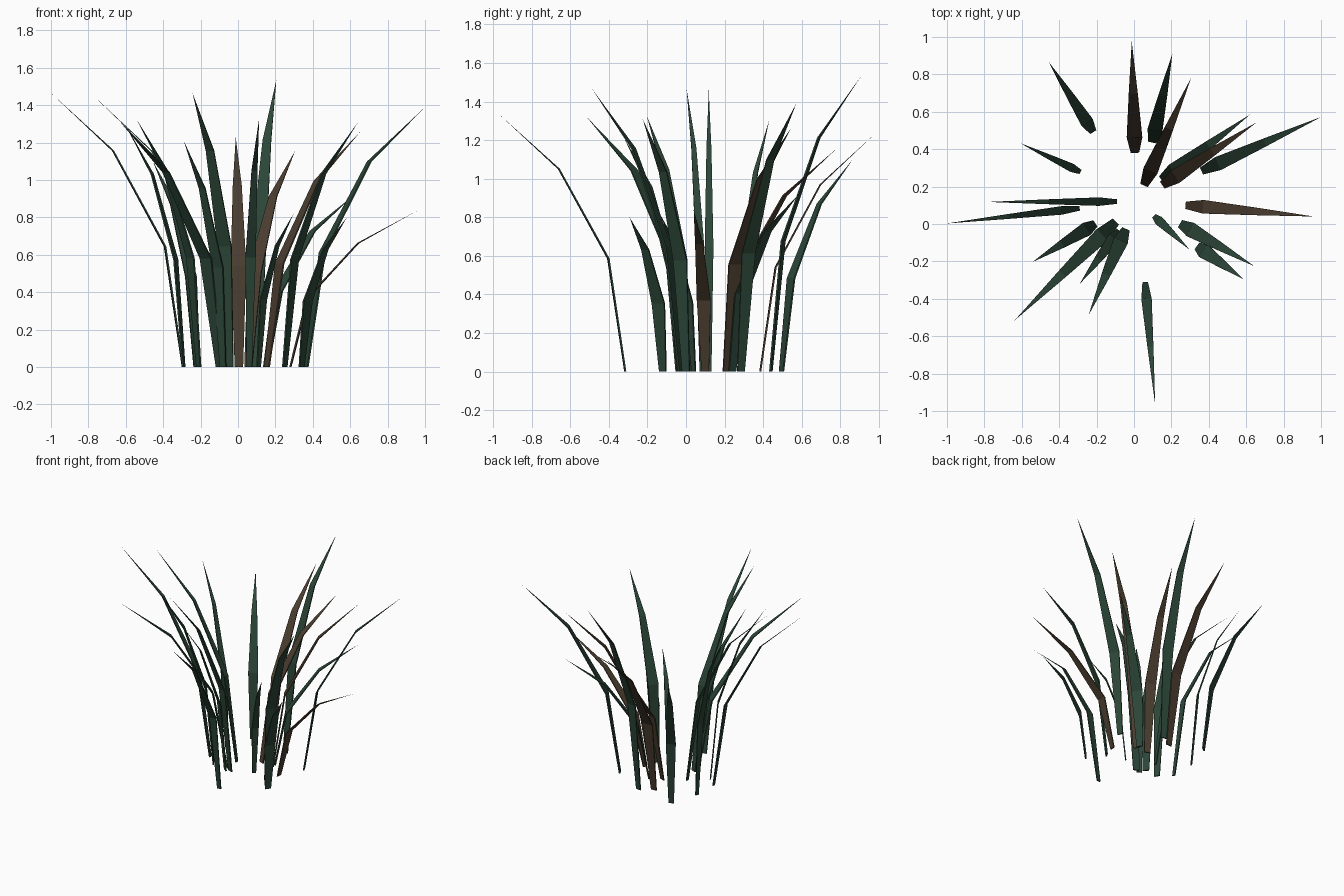
import bpy
import bmesh
from mathutils import Vector

if "Cube" in bpy.data.objects:
    bpy.data.objects.remove(bpy.data.objects["Cube"])


def material(name, color):
    m = bpy.data.materials.new(name)
    m.diffuse_color = (*color, 1.0)
    m.use_nodes = True
    m.node_tree.nodes["Principled BSDF"].inputs["Base Color"].default_value = m.diffuse_color
    return m


GREEN = material("dark_green", (0.025, 0.061, 0.039))
BROWN = material("dry_brown", (0.068, 0.046, 0.028))

# Shared blade profile: (share of outward reach, share of height, share of width)
PROFILE = [(0.0, 0.0, 0.54), (0.135, 0.44, 1.0), (0.53, 0.79, 0.58)]
THICKNESS = 0.009


def blade(name, base, tip, height, width, mat):
    """Thin tapering leaf that bends outward from base to a pointed tip."""
    start, reach = Vector((*base, 0)), Vector((tip[0] - base[0], tip[1] - base[1], 0))
    out_dir = reach.normalized()
    side = Vector((-out_dir.y, out_dir.x, 0))
    bm = bmesh.new()
    rings = []
    for out, up, wide in PROFILE:
        centre = start + reach * out + Vector((0, 0, height * up))
        half = side * (width * wide / 2)
        # leaf thickness lies across the bend, flat on the ground at the base
        lean = Vector((0, 0, 0.7 * out))
        thick = (out_dir - lean) * (THICKNESS / 2 * (1 - 0.4 * out))
        rings.append([bm.verts.new(centre + a * half + b * thick)
                      for a, b in ((-1, -1), (1, -1), (1, 1), (-1, 1))])
    point = bm.verts.new((tip[0], tip[1], height))
    bm.faces.new(rings[0])
    for i in range(4):
        j = (i + 1) % 4
        for low, high in zip(rings, rings[1:]):
            bm.faces.new((low[i], low[j], high[j], high[i]))
        bm.faces.new((rings[-1][i], rings[-1][j], point))
    bmesh.ops.recalc_face_normals(bm, faces=bm.faces[:])
    mesh = bpy.data.meshes.new(name)
    bm.to_mesh(mesh)
    bm.free()
    mesh.materials.append(mat)
    bpy.context.collection.objects.link(bpy.data.objects.new(name, mesh))


# base xy, tip xy, height, width
green_blades = [
    ((0.098, 0.44), (0.205, 0.91), 1.535, 0.08),
    ((0.15, 0.24), (0.62, 0.585), 0.92, 0.08),
    ((0.365, 0.285), (1.0, 0.572), 1.39, 0.075),
    ((0.25, 0.0), (0.642, -0.225), 1.31, 0.08),
    ((0.34, -0.12), (0.582, -0.293), 0.80, 0.08),
    ((0.11, 0.04), (0.297, -0.137), 0.82, 0.05),
    ((0.06, -0.315), (0.113, -0.965), 1.33, 0.055),
    ((-0.045, -0.03), (-0.243, -0.487), 1.465, 0.08),
    ((-0.08, -0.04), (-0.29, -0.32), 1.21, 0.07),
    ((-0.10, 0.01), (-0.638, -0.515), 1.32, 0.085),
    ((-0.21, 0.0), (-0.542, -0.203), 1.325, 0.075),
    ((-0.295, 0.083), (-1.0, 0.003), 1.465, 0.045),
    ((-0.095, 0.12), (-0.783, 0.118), 1.46, 0.045),
    ((-0.29, 0.28), (-0.607, 0.432), 1.305, 0.045),
    ((-0.22, 0.495), (-0.455, 0.865), 1.10, 0.07),
]
brown_blades = [
    ((0.005, 0.385), (-0.012, 0.975), 1.228, 0.083),
    ((0.055, 0.21), (0.305, 0.78), 1.155, 0.08),
    ((0.155, 0.21), (0.655, 0.543), 1.26, 0.08),
    ((0.28, 0.10), (0.962, 0.04), 0.838, 0.072),
]

for i, spec in enumerate(green_blades, 1):
    blade(f"green_blade_{i}", *spec, GREEN)
for i, spec in enumerate(brown_blades, 1):
    blade(f"brown_blade_{i}", *spec, BROWN)
